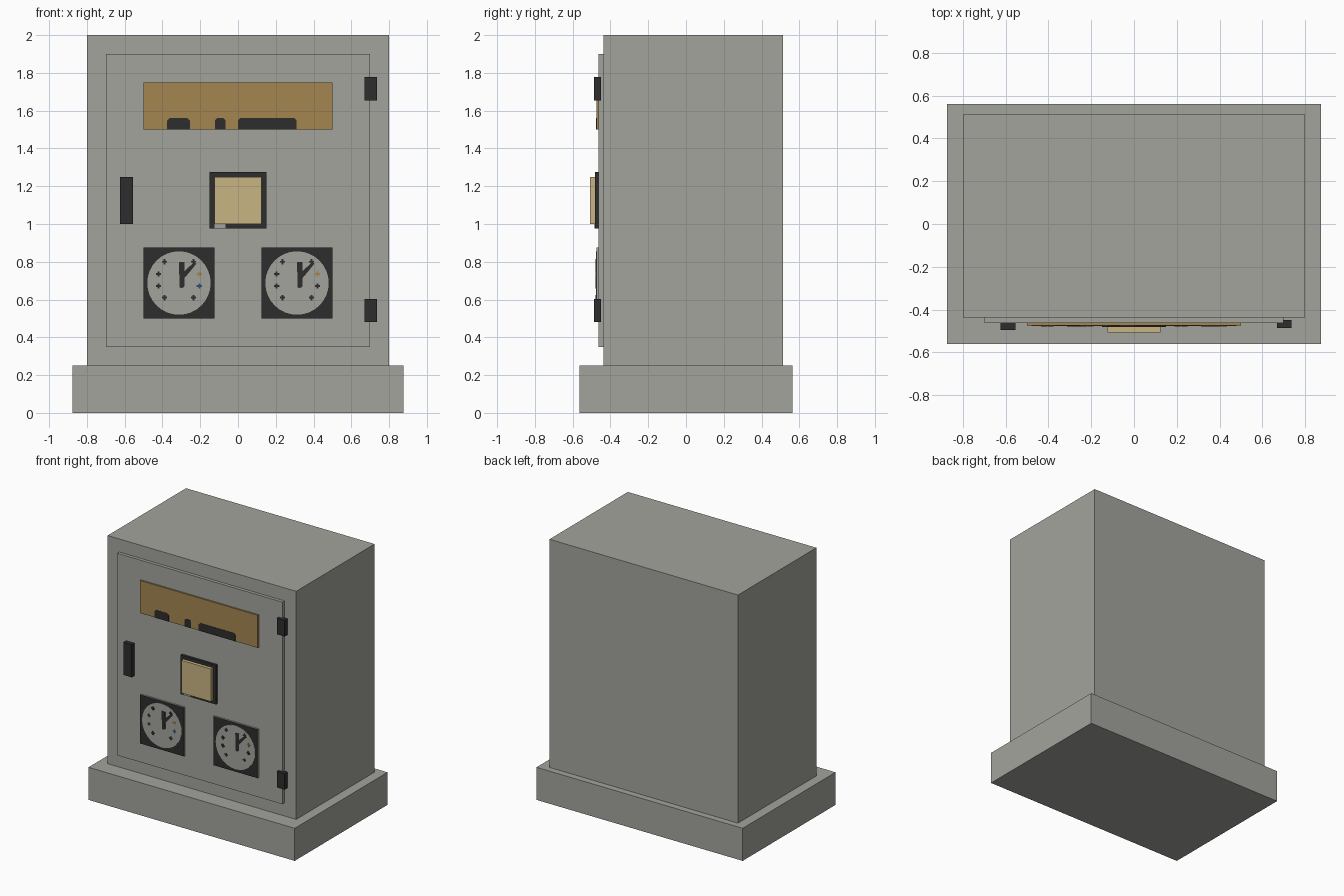
import bpy, bmesh
from math import cos, sin, pi

cube = bpy.data.objects.get("Cube")
if cube:
    bpy.data.objects.remove(cube, do_unlink=True)


def material(name, r, g, b):
    m = bpy.data.materials.new(name)
    m.use_nodes = True
    m.diffuse_color = (r, g, b, 1)
    m.node_tree.nodes["Principled BSDF"].inputs["Base Color"].default_value = (r, g, b, 1)
    return m


grey = material("cabinet grey", 0.37, 0.37, 0.34)
black = material("black", 0.026, 0.026, 0.027)
brass = material("brass", 0.37, 0.235, 0.08)
cream = material("cream", 0.58, 0.46, 0.23)
blue = material("dark blue", 0.03, 0.08, 0.16)


def finish(name, bm, *mats):
    bmesh.ops.recalc_face_normals(bm, faces=bm.faces)
    mesh = bpy.data.meshes.new(name)
    bm.to_mesh(mesh)
    bm.free()
    for m in mats:
        mesh.materials.append(m)
    ob = bpy.data.objects.new(name, mesh)
    bpy.context.collection.objects.link(ob)
    return ob


def prism(name, outlines, front, back, *mats):
    """Extrude x-z outlines between two depths."""
    bm = bmesh.new()
    for pts in outlines:
        face = bm.faces.new([bm.verts.new((x, front, z)) for x, z in pts])
        ext = bmesh.ops.extrude_face_region(bm, geom=[face], use_keep_orig=True)
        for v in ext["geom"]:
            if isinstance(v, bmesh.types.BMVert):
                v.co.y = back
    return finish(name, bm, *mats)


def rect(x0, x1, z0, z1):
    return [(x0, z0), (x1, z0), (x1, z1), (x0, z1)]


def box(name, x0, x1, front, back, z0, z1, *mats):
    return prism(name, [rect(x0, x1, z0, z1)], front, back, *mats)


def cross(x, z, r=0.014, w=0.005):
    return [(x - r, z - w), (x - w, z - w), (x - w, z - r), (x + w, z - r),
            (x + w, z - w), (x + r, z - w), (x + r, z + w), (x + w, z + w),
            (x + w, z + r), (x - w, z + r), (x - w, z + w), (x - r, z + w)]


BODY, DOOR, PLATE = -0.4375, -0.4625, -0.475

# Cabinet
box("base", -0.875, 0.875, -0.5625, 0.5625, 0, 0.25, grey)
box("body", -0.8, 0.8, BODY, 0.5125, 0.25, 2, grey)
box("door", -0.7, 0.7, DOOR, BODY, 0.35, 1.9, grey)

# Door hardware
box("handle", -0.625, -0.555, -0.4965, DOOR, 1, 1.25, black)
for label, z in (("upper", 1.655), ("lower", 0.48)):
    box(label + "_hinge", 0.67, 0.737, -0.4865, -0.45, z, z + 0.122, black)

# Display panel with dark silhouettes along its lower edge
box("display_panel", -0.5, 0.5, PLATE, DOOR, 1.5, 1.75, brass)
shapes = []
for x0, x1 in ((-0.375, -0.255), (-0.122, -0.065), (0, 0.31)):
    shapes.append([(x0, 1.5), (x1, 1.5), (x1, 1.548), (x1 - 0.012, 1.56),
                   (x0 + 0.012, 1.56), (x0, 1.548)])
prism("display_silhouettes", shapes, PLATE - 0.002, PLATE, black)

# Push button
box("button_frame", -0.15, 0.15, -0.4825, DOOR, 0.975, 1.275, black)
box("button", -0.125, 0.125, -0.5075, -0.4825, 1, 1.25, cream)
box("button_mark", -0.125, -0.065, -0.4845, -0.4825, 0.976, 1, grey)

# Gauges
for label, cx, low_colour in (("right", -0.3125, blue), ("left", 0.3125, black)):
    cz = 0.6875
    housing = box(label + "_gauge", cx - 0.1875, cx + 0.1875, PLATE, DOOR,
                  cz - 0.1875, cz + 0.1875, grey, black)
    for p in housing.data.polygons:
        p.material_index = int(p.normal.y < -0.5)
    ring = [(cx + 0.168 * cos(2 * pi * i / 32), cz + 0.168 * sin(2 * pi * i / 32))
            for i in range(32)]
    prism(label + "_dial", [ring], PLATE - 0.002, PLATE, grey)
    face = PLATE - 0.002
    ticks = [cross(cx + s * dx, z) for s in (-1, 1)
             for dx, z in ((0.077, 0.8), (0.108, 0.735), (0.108, 0.672), (0.077, 0.61))
             if not (s > 0 and dx > 0.1)]
    prism(label + "_ticks", ticks, face - 0.002, face, black)
    prism(label + "_high_tick", [cross(cx + 0.108, 0.735)], face - 0.002, face, brass)
    prism(label + "_low_tick", [cross(cx + 0.108, 0.672)], face - 0.002, face, low_colour)
    needle = [(0.003, 0.665), (0.015, 0.66), (0.03, 0.67), (0.03, 0.715), (0.06, 0.75),
              (0.092, 0.79), (0.08, 0.798), (0.045, 0.765), (0.03, 0.75), (0.03, 0.8), (0.0, 0.8)]
    prism(label + "_needle", [[(cx + x, z) for x, z in needle]], face - 0.003, face, black)
